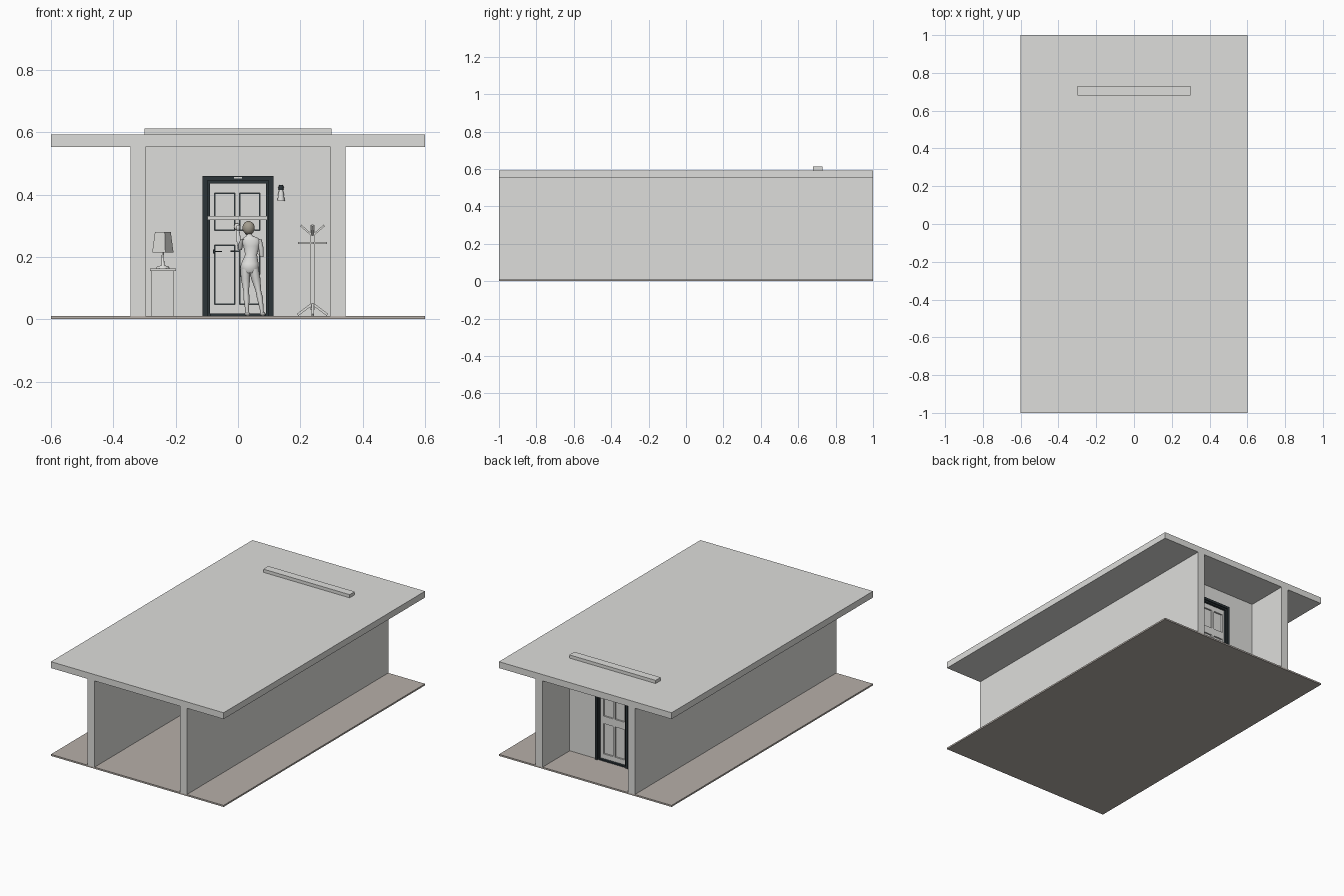
import bpy, bmesh, math
from mathutils import Vector, Matrix

if "Cube" in bpy.data.objects:
    bpy.data.objects.remove(bpy.data.objects["Cube"], do_unlink=True)


def material(name, r, g, b):
    m = bpy.data.materials.new(name)
    m.use_nodes = True
    m.diffuse_color = (r, g, b, 1)
    m.node_tree.nodes["Principled BSDF"].inputs["Base Color"].default_value = (r, g, b, 1)
    return m


PLASTER = material("pale_grey", .73, .73, .71)
FLOOR = material("warm_floor", .47, .43, .395)
DARK = material("dark_slate", .025, .035, .04)
HAIR = material("ash_brown", .36, .33, .27)


def finish(name, bm, mat):
    bmesh.ops.recalc_face_normals(bm, faces=bm.faces)
    me = bpy.data.meshes.new(name)
    bm.to_mesh(me)
    bm.free()
    me.materials.append(mat)
    ob = bpy.data.objects.new(name, me)
    bpy.context.collection.objects.link(ob)
    return ob


def boxes(name, spans, mat=PLASTER):
    """One object from boxes given as (x0, x1, y0, y1, z0, z1)."""
    bm = bmesh.new()
    for x0, x1, y0, y1, z0, z1 in spans:
        size = Matrix.Diagonal((x1 - x0, y1 - y0, z1 - z0, 1))
        mid = Matrix.Translation(((x0 + x1) / 2, (y0 + y1) / 2, (z0 + z1) / 2))
        bmesh.ops.create_cube(bm, size=1, matrix=mid @ size)
    return finish(name, bm, mat)


def arch(name, outer, inner, top, inner_top, y0, y1, mat=PLASTER):
    """Doorway-shaped outline pushed through from y0 to y1."""
    bm = bmesh.new()
    pts = [(-outer, .01), (-outer, top), (outer, top), (outer, .01),
           (inner, .01), (inner, inner_top), (-inner, inner_top), (-inner, .01)]
    face = bm.faces.new([bm.verts.new((x, y0, z)) for x, z in pts])
    ext = bmesh.ops.extrude_face_region(bm, geom=[face])
    moved = [v for v in ext["geom"] if isinstance(v, bmesh.types.BMVert)]
    bmesh.ops.translate(bm, verts=moved, vec=(0, y1 - y0, 0))
    return finish(name, bm, mat)


def loft(name, rings, sides=14, mat=PLASTER, turn=0, smooth=True):
    """Skin level elliptical rings given as (x, y, z, rx, ry)."""
    bm = bmesh.new()
    loops = []
    for x, y, z, rx, ry in rings:
        angles = [turn + math.tau * i / sides for i in range(sides)]
        loops.append([bm.verts.new((x + rx * math.cos(a), y + ry * math.sin(a), z)) for a in angles])
    for low, high in zip(loops, loops[1:]):
        for i in range(sides):
            j = (i + 1) % sides
            bm.faces.new((low[i], low[j], high[j], high[i])).smooth = smooth
    bm.faces.new(loops[0])
    bm.faces.new(loops[-1])
    return finish(name, bm, mat)


def ball(name, centre, radii, mat=PLASTER):
    bm = bmesh.new()
    m = Matrix.Translation(centre) @ Matrix.Diagonal((*radii, 1))
    bmesh.ops.create_uvsphere(bm, u_segments=18, v_segments=12, radius=1, matrix=m)
    for f in bm.faces:
        f.smooth = True
    return finish(name, bm, mat)


def struts(name, pairs, width, mat=PLASTER):
    """Square bars between pairs of points."""
    bm = bmesh.new()
    for a, b in pairs:
        a, b = Vector(a), Vector(b)
        d = b - a
        m = Matrix.Translation((a + b) / 2) @ d.to_track_quat('Z', 'Y').to_matrix().to_4x4()
        bmesh.ops.create_cube(bm, size=1, matrix=m @ Matrix.Diagonal((width, width, d.length, 1)))
    return finish(name, bm, mat)


# Shell: floor, roof, long walls and the cross wall that rises through the roof
boxes("floor", [(-.6, .6, -1, 1, 0, .01)], FLOOR)
boxes("roof", [(-.6, .6, -1, 1, .552, .592)])
for side, name in ((1, "left_wall"), (-1, "right_wall")):
    x0, x1 = sorted((side * .297, side * .345))
    boxes(name, [(x0, x1, -1, 1, .01, .552)])
arch("cross_wall", .3, .1, .612, .445, .68, .73)

# Door casing in two steps
arch("door_casing", .114, .098, .46, .445, .668, .742, DARK)
arch("door_jamb", .1, .09, .447, .436, .676, .734, DARK)
boxes("casing_ornament", [(-.013, .013, .664, .668, .452, .457)])
boxes("door_sill", [(-.09, .09, .67, .735, .01, .018)], DARK)

# Panelled door: thin core with thicker stiles and rails
stiles = [(-.09, -.075), (-.01, .005), (.07, .09)]
rails = [(.018, .048), (.238, .285), (.405, .436)]
boxes("door_core", [(-.09, .09, .7, .71, .018, .436)])
boxes("door_stiles", [(a, b, .69, .72, .018, .436) for a, b in stiles])
boxes("door_rails", [(stiles[i][1], stiles[i + 1][0], .69, .72, a, b)
                     for a, b in rails for i in (0, 1)])
for (a, _), (b, _) in (((-.075, 0), (.005, 0)), ):
    for z0, z1 in ((.048, .238), (.285, .405)):
        # Dark grooves round each recessed panel
        boxes("panel_groove", [s for x in (a, b) for s in (
            (x, x + .003, .697, .7, z0, z1), (x + .062, x + .065, .697, .7, z0, z1),
            (x, x + .065, .697, .7, z0, z0 + .003), (x, x + .065, .697, .7, z1 - .003, z1))], DARK)
boxes("door_crossbar", [(-.098, .095, .655, .667, .318, .331)])
boxes("door_handle", [(-.08, -.052, .678, .683, .215, .219), (-.08, -.074, .68, .69, .211, .223)], DARK)
boxes("mail_slot", [(-.024, .004, .686, .69, .216, .22)], DARK)
ball("door_knocker", (-.003, .683, .297), (.01, .007, .011))

# Wall lantern
loft("lantern_body", [(.138, .665, .38, .012, .012), (.138, .665, .384, .011, .011),
                      (.138, .665, .403, .009, .009), (.138, .665, .414, .006, .006)])
loft("lantern_cap", [(.138, .665, .414, .007, .007), (.138, .665, .422, .009, .009),
                     (.138, .665, .43, .006, .006)], mat=DARK)
boxes("lantern_bracket", [(.134, .142, .665, .682, .418, .426)], DARK)

# Cabinet with a table lamp
cx, cy = -.241, .64
boxes("cabinet", [(cx - .036, cx + .036, cy - .03, cy + .038, .01, .154),
                  (cx - .042, cx + .042, cy - .036, cy + .04, .154, .162)])
boxes("cabinet_fronts", [(cx - .025, cx + .025, cy - .034, cy - .03, a, b)
                         for a, b in ((.045, .138), (.015, .036))])
loft("lamp_base", [(cx, cy, .162, .022, .022), (cx, cy, .168, .02, .02), (cx, cy, .173, .005, .005),
                   (cx, cy, .22, .003, .003)])
loft("lamp_shade", [(cx, cy, .214, .035, .035), (cx, cy, .28, .026, .026)],
     4, turn=math.radians(13), smooth=False)

# Coat stand: post, crossbars, splayed feet and raised hooks
rx, ry = .239, .62
dirs = [(1, 0), (-1, 0), (0, 1), (0, -1)]
boxes("coat_stand_post", [(rx - .006, rx + .006, ry - .006, ry + .006, .03, .303)])
boxes("coat_stand_bars", [(rx - .047, rx + .047, ry - .004, ry + .004, .241, .248),
                          (rx - .004, rx + .004, ry - .047, ry + .047, .241, .248)])
struts("coat_stand_feet", [((rx, ry, .05), (rx + .048 * a, ry + .048 * b, .014)) for a, b in dirs], .008)
struts("coat_stand_hooks", [((rx, ry, .268), (rx + .038 * a, ry + .038 * b, .301)) for a, b in dirs], .006)

# Standing figure facing the door, one arm raised to knock
y = .59
loft("figure_torso", [(.037, y, .148, .022, .017), (.037, y - .003, .163, .03, .022),
                      (.038, y - .002, .178, .028, .02), (.042, y + .002, .207, .019, .014),
                      (.043, y + .002, .235, .026, .017), (.042, y, .253, .031, .015),
                      (.04, y, .262, .022, .012), (.037, y, .268, .009, .009),
                      (.036, y, .285, .008, .008)], 18)
loft("figure_left_leg", [(.078, y, .016, .007, .008), (.076, y, .03, .006, .007),
                         (.07, y - .004, .07, .01, .011), (.065, y, .092, .009, .01),
                         (.057, y, .13, .015, .017), (.051, y, .162, .016, .02)])
loft("figure_right_leg", [(.03, y, .016, .007, .008), (.029, y, .03, .006, .007),
                          (.027, y - .004, .07, .01, .011), (.026, y, .092, .009, .01),
                          (.024, y, .13, .015, .017), (.024, y, .162, .016, .02)])
for x, name in ((.079, "figure_left_foot"), (.03, "figure_right_foot")):
    ball(name, (x, y + .012, .017), (.009, .022, .007))
loft("figure_left_upper_arm", [(.076, y + .004, .2, .006, .006), (.074, y, .228, .008, .008),
                               (.068, y, .256, .008, .009)])
loft("figure_left_forearm", [(.076, y + .004, .203, .007, .007), (.064, y + .035, .215, .006, .006),
                             (.058, y + .05, .222, .005, .005)])
loft("figure_right_upper_arm", [(.006, y + .018, .222, .006, .006), (.01, y + .008, .242, .008, .008),
                                (.016, y, .257, .008, .009)])
loft("figure_right_forearm", [(.006, y + .018, .224, .007, .007), (.002, y + .036, .255, .007, .007),
                              (0, y + .055, .285, .005, .005)])
ball("figure_right_hand", (0, y + .06, .293), (.007, .008, .01))
ball("figure_head", (.034, y + .007, .289), (.016, .018, .021))
ball("figure_hair", (.034, y - .001, .293), (.02, .019, .022), HAIR)
